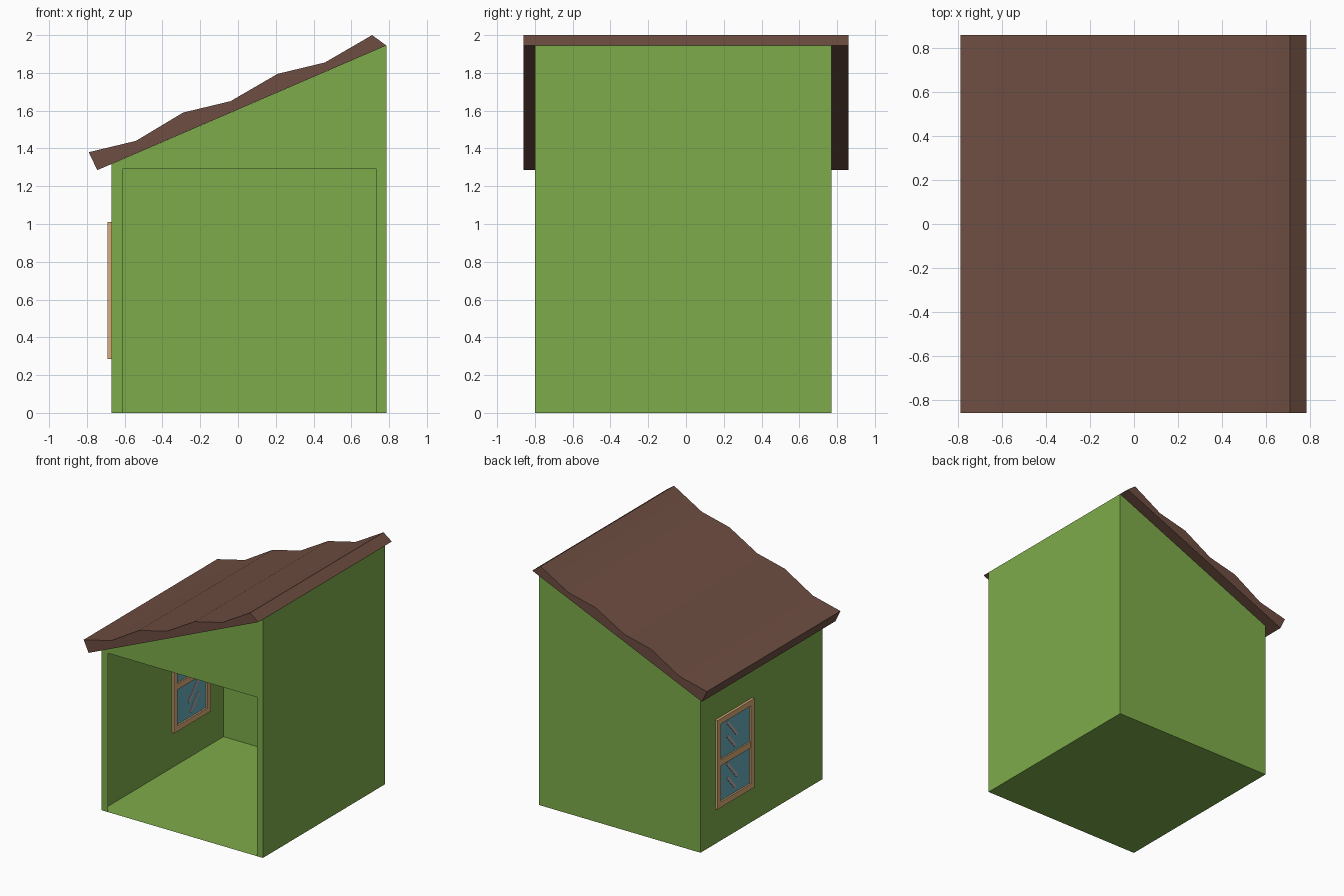
import bpy, bmesh, math
from mathutils import Matrix

if "Cube" in bpy.data.objects:
    bpy.data.objects.remove(bpy.data.objects["Cube"])


def material(name, rgb):
    m = bpy.data.materials.new(name)
    m.diffuse_color = (*rgb, 1)
    m.use_nodes = True
    m.node_tree.nodes["Principled BSDF"].inputs["Base Color"].default_value = m.diffuse_color
    return m


GREEN = material("wall green", (0.21, 0.41, 0.07))
BROWN = material("roof brown", (0.155, 0.075, 0.054))
WOOD = material("window wood", (0.70, 0.42, 0.19))
GLASS = material("glass", (0.14, 0.42, 0.52))
GLARE = material("glare", (0.50, 0.42, 0.42))


def finish(bm, name, mat):
    bmesh.ops.recalc_face_normals(bm, faces=bm.faces)
    me = bpy.data.meshes.new(name)
    bm.to_mesh(me)
    bm.free()
    me.materials.append(mat)
    ob = bpy.data.objects.new(name, me)
    bpy.context.collection.objects.link(ob)
    return ob


def box(name, mat, center, size, tilt=0):
    bm = bmesh.new()
    bmesh.ops.create_cube(bm, size=1)
    bm.transform(Matrix.Translation(center) @ Matrix.Rotation(tilt, 4, 'X')
                 @ Matrix.Diagonal((*size, 1)))
    return finish(bm, name, mat)


# Walls: thin shell with a sloping top and a wide front opening
XL, XR, YF, YB, ZL, ZR = -0.67, 0.785, -0.80, 0.77, 1.317, 1.945
OL, OR, OZ = -0.61, 0.73, 1.295
bm = bmesh.new()
gable = [(XL, 0), (XL, ZL), (XR, ZR), (XR, 0)]
front = [bm.verts.new((x, YF, z)) for x, z in gable]
back = [bm.verts.new((x, YB, z)) for x, z in gable]
opening = [bm.verts.new((x, YF, z)) for x, z in [(OR, 0), (OR, OZ), (OL, OZ), (OL, 0)]]
bm.faces.new(front + opening)
bm.faces.new(back)
bm.faces.new([front[0], front[1], back[1], back[0]])
bm.faces.new([front[3], front[2], back[2], back[3]])
bm.faces.new([front[0], opening[3], opening[0], front[3], back[3], back[0]])
finish(bm, "walls_and_floor", GREEN)

# Roof: rippled profile extruded from front to back
profile = [(-0.745, 1.285), (-0.79, 1.38), (-0.54, 1.44), (-0.29, 1.59), (-0.04, 1.65),
           (0.21, 1.795), (0.46, 1.855), (0.71, 2.0), (0.785, 1.945)]
bm = bmesh.new()
face = bm.faces.new([bm.verts.new((x, -0.86, z)) for x, z in profile])
ext = bmesh.ops.extrude_face_region(bm, geom=[face], use_keep_orig=True)
bmesh.ops.translate(bm, vec=(0, 1.72, 0),
                    verts=[g for g in ext["geom"] if isinstance(g, bmesh.types.BMVert)])
roof = finish(bm, "roof", BROWN)
bpy.context.view_layer.objects.active = roof
roof.select_set(True)
bpy.ops.object.shade_smooth_by_angle(angle=math.radians(30))
roof.select_set(False)

# Window: frame running through the left wall, two panes
Y0, Y1, Z0, Z1, B, D = 0.105, 0.58, 0.285, 1.01, 0.045, 0.04
yc, zc = (Y0 + Y1) / 2, (Z0 + Z1) / 2
for side, y in (("front", Y0 + B / 2), ("back", Y1 - B / 2)):
    box("window_stile_" + side, WOOD, (XL, y, zc), (D, B, Z1 - Z0))
for side, z in (("bottom", Z0 + B / 2), ("top", Z1 - B / 2)):
    box("window_rail_" + side, WOOD, (XL, yc, z), (D, Y1 - Y0 - 2 * B, B))
box("window_middle_bar", WOOD, (XL, yc, zc), (D * 0.9, Y1 - Y0 - 2 * B, 0.05))
box("window_glass", GLASS, (XL, yc, zc), (0.014, Y1 - Y0 - 2 * B, Z1 - Z0 - 2 * B))

# Diagonal glare strips on both panes, visible on both sides
for pane, dz in (("upper", 0), ("lower", -0.34)):
    for i, (y, z, length) in enumerate([(0.375, 0.87, 0.20), (0.385, 0.77, 0.16)]):
        box(f"glare_{pane}_{i + 1}", GLARE, (XL, y, z + dz), (0.022, length, 0.024),
            math.radians(49))
